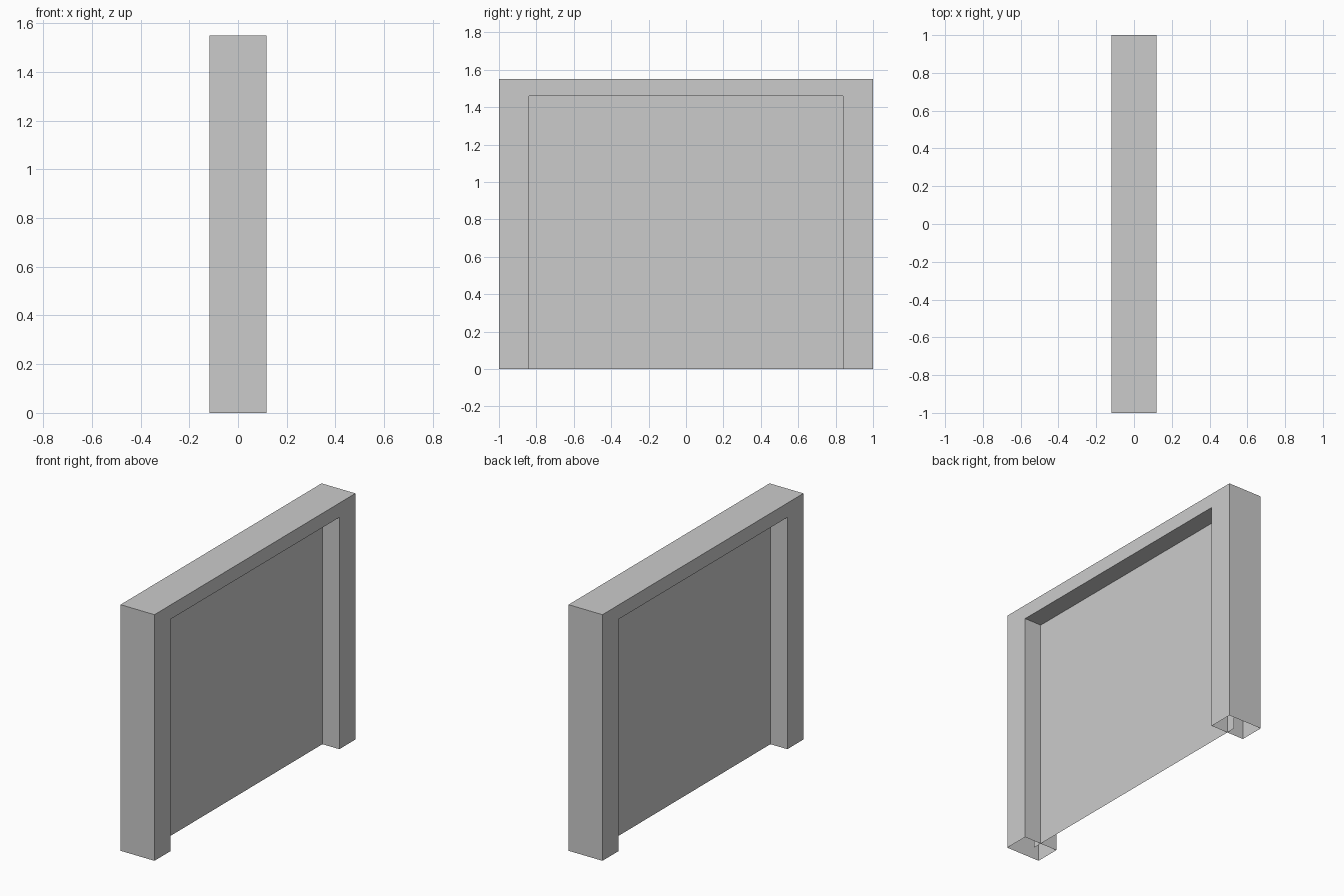
import bpy, bmesh

if "Cube" in bpy.data.objects:
    bpy.data.objects.remove(bpy.data.objects["Cube"])

D = 0.118          # half depth of the frame
OUT, TOP = 1.0, 1.55
INN, LINTEL = 0.84, 1.46


def make_object(name, bm):
    mesh = bpy.data.meshes.new(name)
    bm.to_mesh(mesh)
    bm.free()
    obj = bpy.data.objects.new(name, mesh)
    bpy.context.collection.objects.link(obj)
    return obj


# Door frame: hollow inverted U, open under both legs
outer = [(-OUT, 0), (-OUT, TOP), (OUT, TOP), (OUT, 0)]
inner = [(-INN, 0), (-INN, LINTEL), (INN, LINTEL), (INN, 0)]
bm = bmesh.new()
rings = [[[bm.verts.new((x, y, z)) for y, z in path] for path in (outer, inner)]
         for x in (-D, D)]
back, front = rings
for i in range(3):
    for ring in rings:
        bm.faces.new((ring[0][i], ring[0][i + 1], ring[1][i + 1], ring[1][i]))
    for k in range(2):
        bm.faces.new((back[k][i], back[k][i + 1], front[k][i + 1], front[k][i]))
bmesh.ops.recalc_face_normals(bm, faces=bm.faces)
make_object("door_frame", bm)

# Door panel: single sheet tucked slightly into the frame
bm = bmesh.new()
W, H = 0.90, 1.50
bm.faces.new([bm.verts.new((0, y, z)) for y, z in ((-W, 0), (W, 0), (W, H), (-W, H))])
make_object("door_panel", bm)
